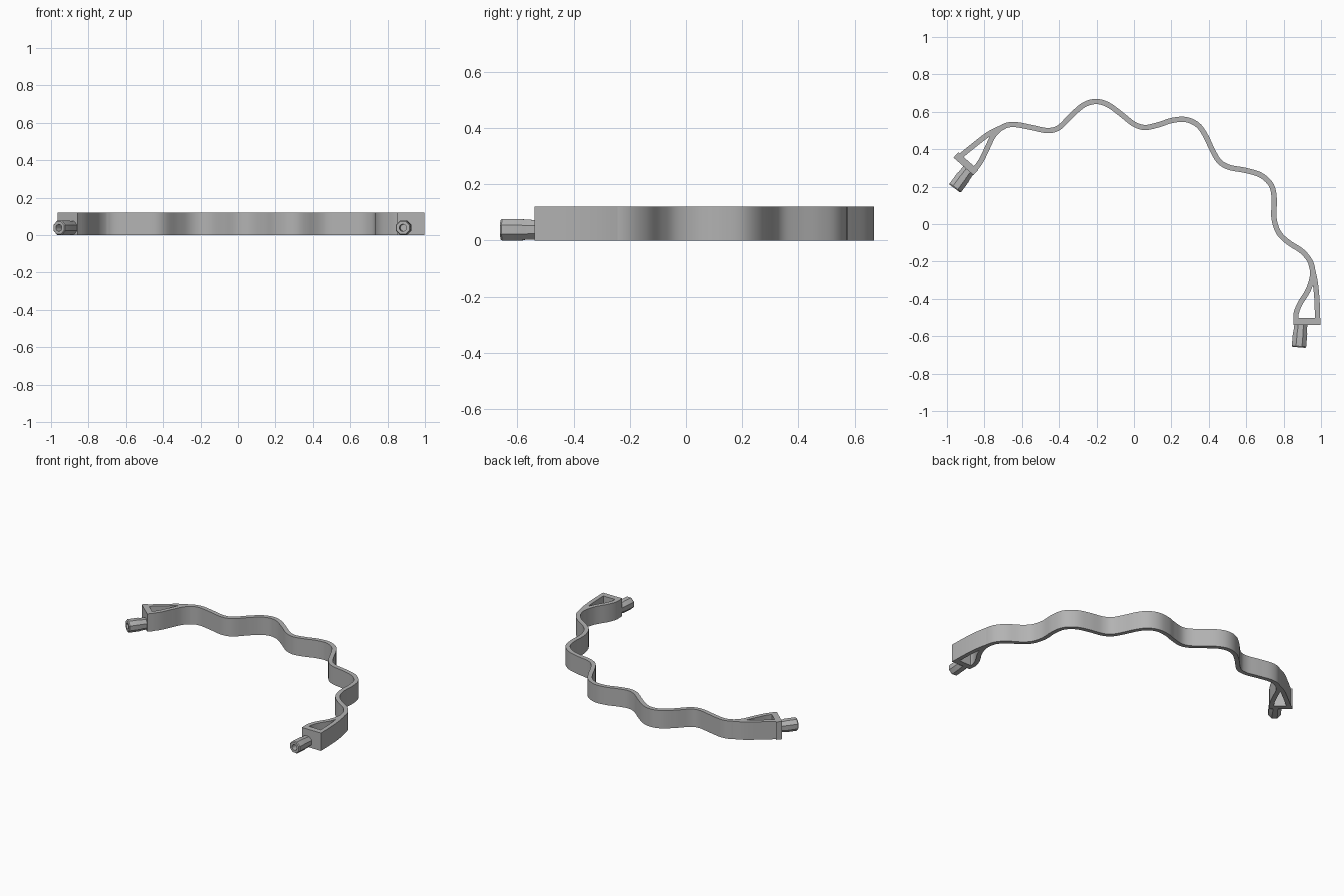
import bpy, bmesh, math
from mathutils import Vector

cube = bpy.data.objects.get("Cube")
if cube:
    bpy.data.objects.remove(cube, do_unlink=True)

HEIGHT = 0.12
THICK = 0.028

grey = bpy.data.materials.new("plain grey")
grey.use_nodes = True
GREY = (0.45, 0.45, 0.45, 1)
grey.diffuse_color = GREY
grey.node_tree.nodes["Principled BSDF"].inputs["Base Color"].default_value = GREY


def finish(name, bm, angle=30):
    bmesh.ops.recalc_face_normals(bm, faces=bm.faces)
    mesh = bpy.data.meshes.new(name)
    bm.to_mesh(mesh)
    bm.free()
    mesh.materials.append(grey)
    obj = bpy.data.objects.new(name, mesh)
    bpy.context.collection.objects.link(obj)
    bpy.ops.object.select_all(action='DESELECT')
    obj.select_set(True)
    bpy.context.view_layer.objects.active = obj
    bpy.ops.object.shade_smooth_by_angle(angle=math.radians(angle))
    return obj


def loft(bm, rings, cap_ends=True):
    """Skin a list of closed point rings and cap both ends."""
    loops = [[bm.verts.new(p) for p in ring] for ring in rings]
    for a, b in zip(loops, loops[1:]):
        for i in range(len(a)):
            j = (i + 1) % len(a)
            bm.faces.new((a[i], a[j], b[j], b[i]))
    bm.faces.new(loops[0])
    bm.faces.new(loops[-1])


def smooth_path(points, steps=6):
    """Catmull-Rom curve through plan points."""
    p = [Vector(q) for q in points]
    p = [2 * p[0] - p[1]] + p + [2 * p[-1] - p[-2]]
    out = []
    for a, b, c, d in zip(p, p[1:], p[2:], p[3:]):
        for k in range(steps):
            t = k / steps
            out.append(0.5 * (2 * b + (c - a) * t + (2 * a - 5 * b + 4 * c - d) * t ** 2
                              + (3 * b - a - 3 * c + d) * t ** 3))
    return out + [p[-2]]


def strip(name, points):
    """Upright band of constant thickness following a plan curve."""
    path = smooth_path(points)
    rings = []
    for i, p in enumerate(path):
        d = (path[min(i + 1, len(path) - 1)] - path[max(i - 1, 0)]).normalized()
        n = Vector((-d.y, d.x)) * THICK / 2
        rings.append([(q.x, q.y, z) for q, z in
                      ((p + n, 0), (p - n, 0), (p - n, HEIGHT), (p + n, HEIGHT))])
    bm = bmesh.new()
    loft(bm, rings)
    finish(name, bm)


def end_fitting(side, corner, inward, outward):
    """End wall plus a hollow eight-sided connector, placed from the outer corner."""
    corner, inward, outward = Vector(corner), Vector(inward).normalized(), Vector(outward).normalized()
    width, depth = 0.142, 0.038
    plan = [corner, corner + inward * width,
            corner + inward * width - outward * depth, corner - outward * depth]
    bm = bmesh.new()
    loft(bm, [[(p.x, p.y, z) for p in plan] for z in (0, HEIGHT)])
    finish(side + "_end_wall", bm)

    # connector: (distance along axis, half width, is octagonal)
    axis = (outward + inward * 0.085).normalized()
    across = Vector((-axis.y, axis.x))
    base = corner + inward * 0.104
    sections = [(-0.02, 0.034, True), (0.035, 0.036, True), (0.045, 0.0385, True),
                (0.114, 0.0385, True), (0.12, 0.034, True),
                (0.12, 0.019, False), (0.05, 0.019, False)]
    rings = []
    for dist, r, octagon in sections:
        ring = []
        for k in range(16):
            a = k * math.pi / 8
            rr = r / math.cos(math.pi / 8) if octagon and k % 2 else r
            p = base + axis * dist + across * rr * math.cos(a)
            ring.append((p.x, p.y, 0.0385 + rr * math.sin(a)))
        rings.append(ring)
    bm = bmesh.new()
    loft(bm, rings)
    finish(side + "_connector", bm, 25)


# main wavy band
strip("wavy_band", [
    (-0.862, 0.28), (-0.82, 0.335), (-0.783, 0.41), (-0.75, 0.475), (-0.70, 0.52),
    (-0.64, 0.532), (-0.548, 0.516), (-0.463, 0.50), (-0.40, 0.516), (-0.329, 0.586),
    (-0.265, 0.638), (-0.20, 0.655), (-0.136, 0.636), (-0.067, 0.586), (0, 0.534),
    (0.06, 0.516), (0.136, 0.532), (0.20, 0.553), (0.275, 0.559), (0.34, 0.53),
    (0.382, 0.473), (0.42, 0.393), (0.457, 0.334), (0.51, 0.303), (0.60, 0.286),
    (0.68, 0.26), (0.735, 0.206), (0.75, 0.13), (0.748, 0.035), (0.773, -0.045),
    (0.826, -0.098), (0.90, -0.147), (0.945, -0.206), (0.955, -0.27), (0.933, -0.35),
    (0.888, -0.425), (0.867, -0.48), (0.867, -0.525)])

# outer braces closing the triangular ends
strip("right_outer_brace", [(-0.94, 0.353), (-0.845, 0.43), (-0.77, 0.485), (-0.69, 0.523)])
strip("left_outer_brace", [(0.946, -0.21), (0.967, -0.30), (0.978, -0.40), (0.982, -0.525)])

end_fitting("right", (-0.965, 0.355), (0.75, -0.66), (-0.66, -0.75))
end_fitting("left", (0.996, -0.54), (-1, 0), (0, -1))
